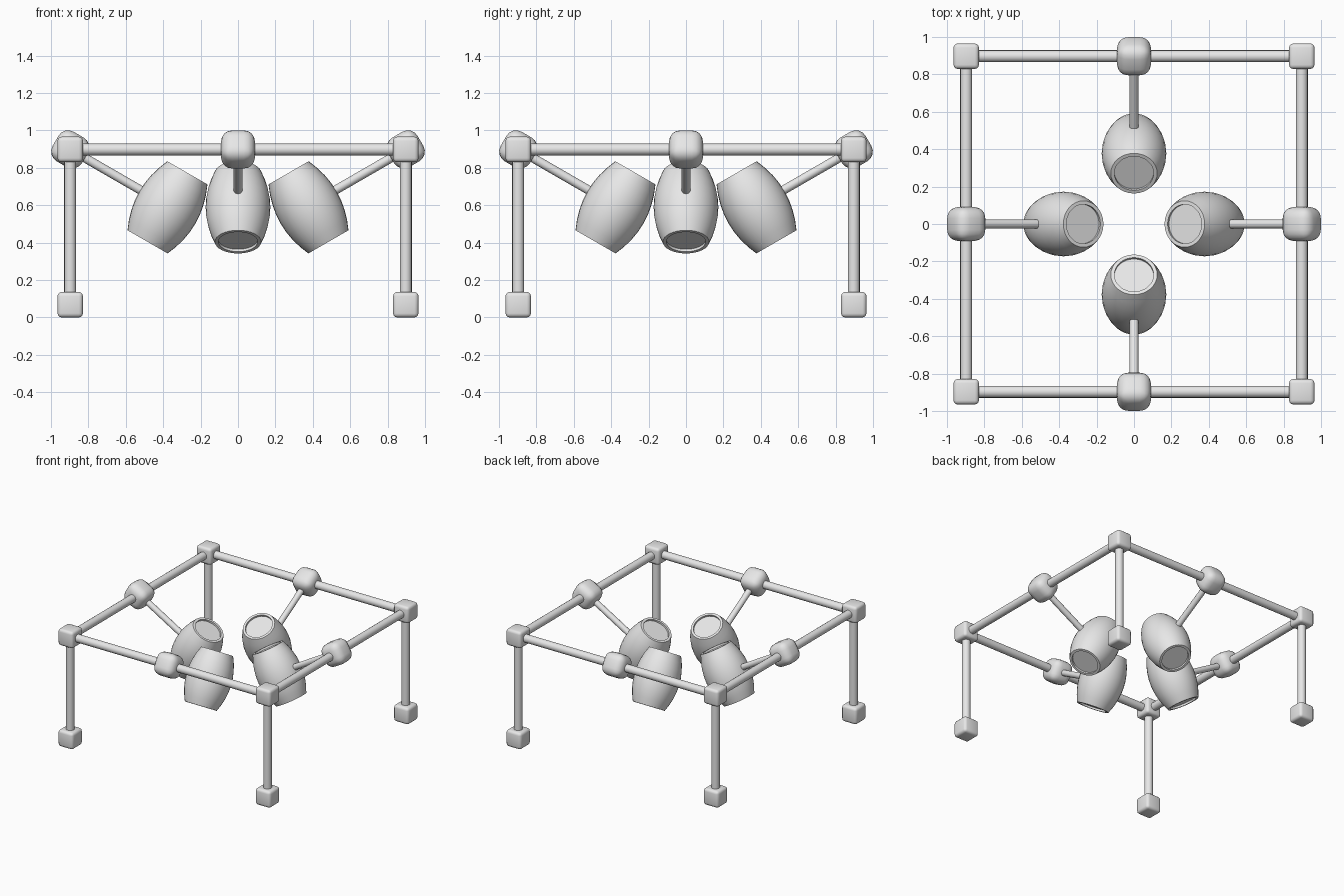
import bpy, bmesh, math
from mathutils import Matrix, Vector

if "Cube" in bpy.data.objects:
    bpy.data.objects.remove(bpy.data.objects["Cube"])

S = 0.897       # half spacing of the frame posts
TOP = 0.898     # height of the frame rails
TILT = math.radians(30)

grey = bpy.data.materials.new("plain grey")
grey.diffuse_color = (0.8, 0.8, 0.8, 1)
grey.use_nodes = True
grey.node_tree.nodes["Principled BSDF"].inputs["Base Color"].default_value = grey.diffuse_color


def finish(name, bm, angle=35):
    """Turn a bmesh into an object with smooth shading and sharp edges."""
    bmesh.ops.recalc_face_normals(bm, faces=bm.faces)
    mesh = bpy.data.meshes.new(name)
    bm.to_mesh(mesh)
    bm.free()
    mesh.materials.append(grey)
    mesh.shade_smooth()
    mesh.set_sharp_from_angle(angle=math.radians(angle))
    obj = bpy.data.objects.new(name, mesh)
    bpy.context.collection.objects.link(obj)
    return obj


def rounded_box(name, size, bevel, segments, matrix):
    bm = bmesh.new()
    bmesh.ops.create_cube(bm, size=size)
    bmesh.ops.bevel(bm, geom=bm.edges[:], offset=bevel, segments=segments,
                    profile=0.5, affect='EDGES')
    bm.transform(matrix)
    return finish(name, bm)


def rod(name, a, b, radius, matrix=Matrix(), sides=16):
    a, b = Vector(a), Vector(b)
    bm = bmesh.new()
    bmesh.ops.create_cone(bm, cap_ends=True, segments=sides, radius1=radius,
                          radius2=radius, depth=(b - a).length)
    turn = (b - a).to_track_quat('Z', 'Y').to_matrix().to_4x4()
    bm.transform(matrix @ Matrix.Translation((a + b) / 2) @ turn)
    return finish(name, bm)


def barrel(name, matrix, sides=32, rows=8):
    """Bulged body with a shallow recess in each end."""
    half, end, bulge, inner, recess = 0.213, 0.124, 0.049, 0.105, 0.015
    profile = [(0, recess - half), (inner, recess - half), (inner, -half)]
    for i in range(rows + 1):
        t = 2 * i / rows - 1
        profile.append((end + bulge * (1 - t * t), t * half))
    profile += [(inner, half), (inner, half - recess), (0, half - recess)]
    bm = bmesh.new()
    verts = [bm.verts.new((r, 0, z)) for r, z in profile]
    edges = [bm.edges.new(pair) for pair in zip(verts, verts[1:])]
    bmesh.ops.spin(bm, geom=verts + edges, cent=(0, 0, 0), axis=(0, 0, 1),
                   angle=math.tau, steps=sides, use_merge=True)
    bmesh.ops.remove_doubles(bm, verts=bm.verts[:], dist=1e-4)
    bm.transform(matrix)
    return finish(name, bm)


for k in range(4):
    turn = Matrix.Rotation(k * math.pi / 2, 4, 'Z')

    # Corner post with a foot and a corner block
    rounded_box(f"foot_{k}", 0.136, 0.022, 3,
                turn @ Matrix.Translation((S, S, 0.068)))
    rounded_box(f"corner_block_{k}", 0.136, 0.022, 3,
                turn @ Matrix.Translation((S, S, TOP)))
    rod(f"leg_{k}", (S, S, 0.07), (S, S, TOP), 0.032, turn)

    # Top rail
    rod(f"rail_{k}", (S, -S, TOP), (S, S, TOP), 0.032, turn)

    # Tilted joint, arm and barrel; local x points out along the arm
    hub = turn @ Matrix.Translation((S, 0, TOP)) @ Matrix.Rotation(-TILT, 4, 'Y')
    rounded_box(f"joint_{k}", 0.182, 0.06, 4, hub)
    rod(f"arm_{k}", (0, 0, 0), (-0.47, 0, 0), 0.024, hub)
    barrel(f"barrel_{k}", hub @ Matrix.Translation((-0.605, 0, -0.008)))
